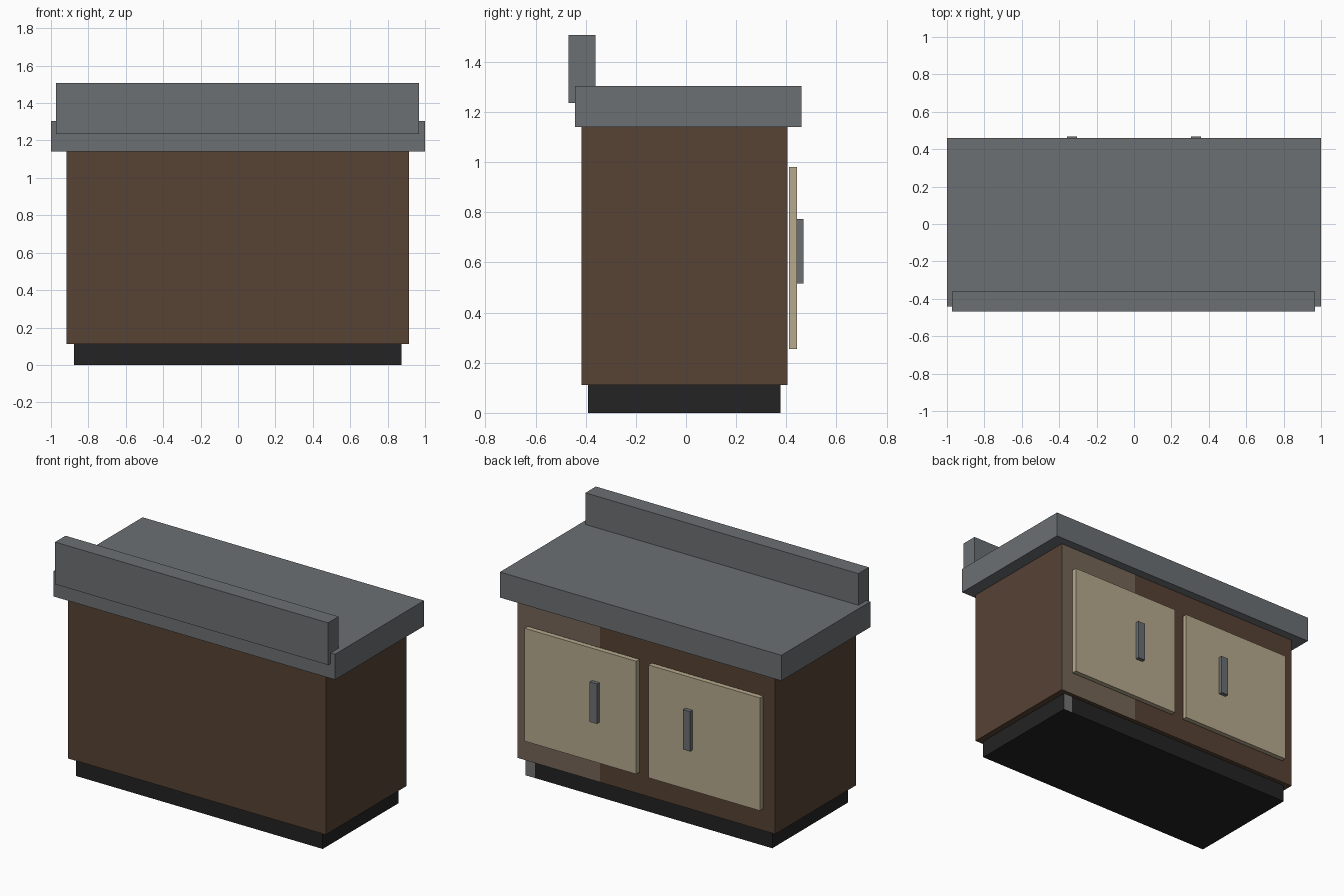
import bpy
import bmesh

if "Cube" in bpy.data.objects:
    bpy.data.objects.remove(bpy.data.objects["Cube"])


def srgb(r, g, b):
    """Convert 0-255 display values to a linear colour."""
    def lin(c):
        c /= 255
        return c / 12.92 if c <= 0.04045 else ((c + 0.055) / 1.055) ** 2.4
    return (lin(r), lin(g), lin(b), 1)


def material(name, rgb):
    m = bpy.data.materials.new(name)
    m.diffuse_color = srgb(*rgb)
    m.use_nodes = True
    m.node_tree.nodes["Principled BSDF"].inputs["Base Color"].default_value = m.diffuse_color
    return m


GREY = material("slate grey", (108, 112, 114))
BROWN = material("dark brown wood", (87, 66, 52))
PALE_BROWN = material("pale brown wood", (118, 101, 87))
CREAM = material("cream", (183, 170, 141))
BLACK = material("near black", (35, 35, 35))
PATCH = material("pale grey", (116, 116, 116))


def box(name, x, y, z, mat, split_x=None, split_mat=None):
    """Box from ranges; optionally recolour the +y face beyond split_x."""
    bm = bmesh.new()
    bmesh.ops.create_cube(bm, size=1)
    for v in bm.verts:
        v.co = [r[0] if c < 0 else r[1] for c, r in zip(v.co, (x, y, z))]
    me = bpy.data.meshes.new(name)
    me.materials.append(mat)
    if split_mat:
        me.materials.append(split_mat)
        bmesh.ops.bisect_plane(bm, geom=bm.verts[:] + bm.edges[:] + bm.faces[:],
                               plane_co=(split_x, 0, 0), plane_no=(1, 0, 0))
        bm.normal_update()
        for f in bm.faces:
            if f.normal.y > 0.9 and f.calc_center_median().x > split_x:
                f.material_index = 1
    bm.to_mesh(me)
    bm.free()
    ob = bpy.data.objects.new(name, me)
    bpy.context.collection.objects.link(ob)
    return ob


# Recessed plinth and cabinet body, each with a paler strip on the door side
box("toe_kick", (-0.877, 0.875), (-0.39, 0.377), (0, 0.112), BLACK, 0.81, PATCH)
box("cabinet_body", (-0.917, 0.915), (-0.416, 0.404), (0.112, 1.14), BROWN,
    0.33, PALE_BROWN)

# Worktop and raised splash board
box("countertop", (-1, 1), (-0.442, 0.46), (1.14, 1.304), GREY)
box("backsplash", (-0.972, 0.968), (-0.468, -0.362), (1.236, 1.507), GREY)

# Pair of doors with upright handles
for side, s in (("left", 1), ("right", -1)):
    box(side + "_door", sorted((s * 0.044, s * 0.836)), (0.411, 0.443),
        (0.255, 0.98), CREAM)
    box(side + "_handle", sorted((s * 0.306, s * 0.357)), (0.443, 0.468),
        (0.517, 0.773), GREY)
